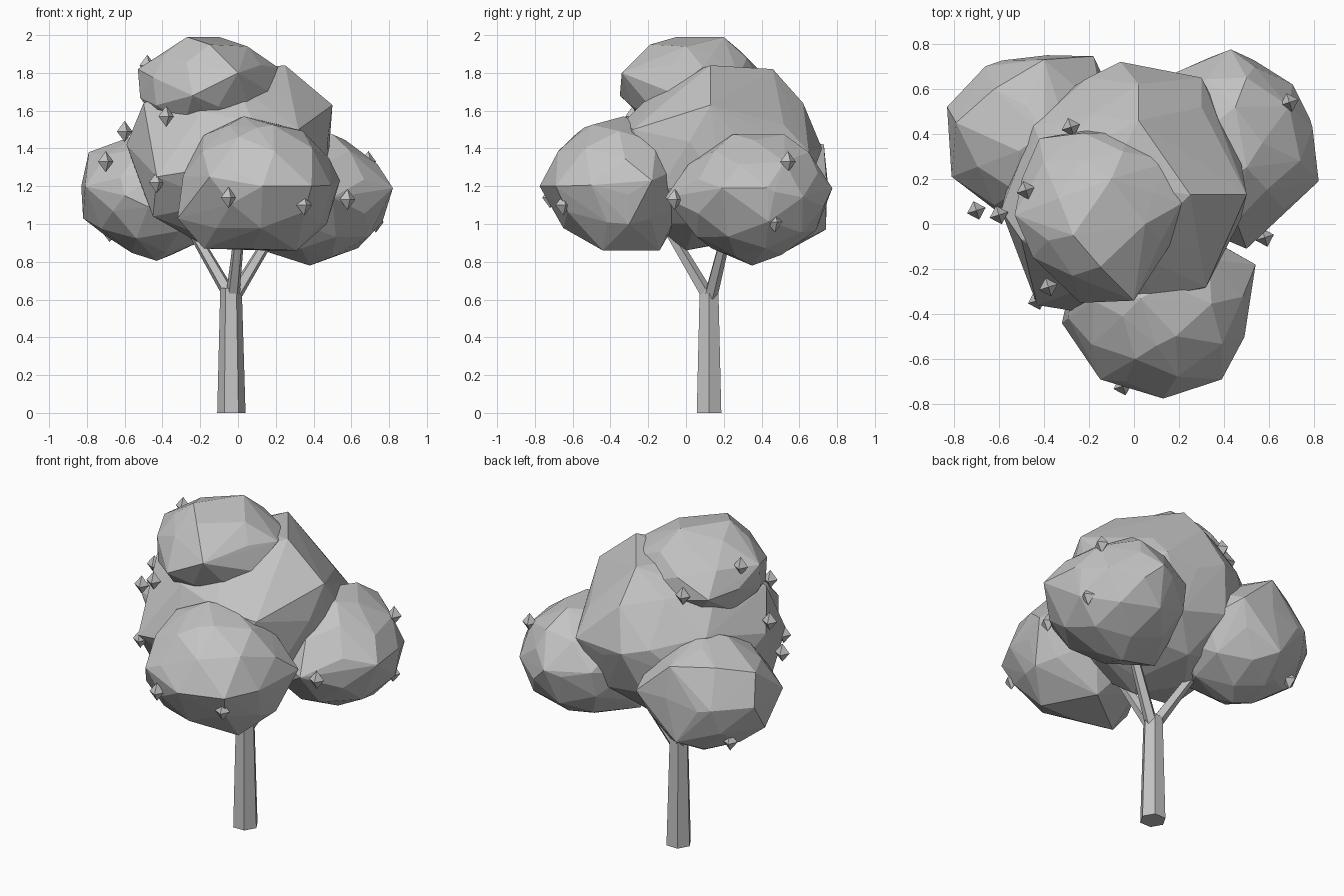
import bpy
import bmesh
from math import radians
from mathutils import Vector, Matrix, Euler

cube = bpy.data.objects.get("Cube")
if cube:
    bpy.data.objects.remove(cube, do_unlink=True)

grey = bpy.data.materials.new("soft_grey")
grey.use_nodes = True
colour = (0.55, 0.55, 0.55, 1)
grey.diffuse_color = colour
grey.node_tree.nodes["Principled BSDF"].inputs["Base Color"].default_value = colour


def finish(name, bm):
    """Turn a bmesh into a named flat-shaded object."""
    bmesh.ops.recalc_face_normals(bm, faces=bm.faces)
    mesh = bpy.data.meshes.new(name)
    bm.to_mesh(mesh)
    bm.free()
    mesh.materials.append(grey)
    obj = bpy.data.objects.new(name, mesh)
    bpy.context.collection.objects.link(obj)
    return obj


def limb(name, start, end, radius_start, radius_end, sides, roll=0):
    """Tapered faceted stick between two points."""
    a, b = Vector(start), Vector(end)
    bm = bmesh.new()
    bmesh.ops.create_cone(bm, cap_ends=True, segments=sides, radius1=radius_start,
                          radius2=radius_end, depth=(b - a).length)
    turn = Vector((0, 0, 1)).rotation_difference(b - a).to_matrix().to_4x4()
    place = Matrix.Translation((a + b) / 2) @ turn @ Matrix.Rotation(radians(roll), 4, 'Z')
    bmesh.ops.transform(bm, matrix=place, verts=bm.verts)
    return finish(name, bm)


def clump(name, centre, size, turn, corners):
    """Faceted ball of leaves, stretched outward to a few jutting corners."""
    ball = bmesh.new()
    bmesh.ops.create_icosphere(ball, subdivisions=2, radius=1)
    shape = Matrix.Diagonal(size) @ Euler(turn).to_matrix()
    points = [Vector(centre) + shape @ v.co for v in ball.verts]
    ball.free()
    bm = bmesh.new()
    for point in points + [Vector(c) for c in corners]:
        bm.verts.new(point)
    bmesh.ops.convex_hull(bm, input=bm.verts)
    bmesh.ops.delete(bm, geom=[v for v in bm.verts if not v.link_faces], context='VERTS')
    return finish(name, bm)


def fruit(name, centre):
    """Small eight-sided diamond."""
    bm = bmesh.new()
    bmesh.ops.create_uvsphere(bm, u_segments=4, v_segments=2, radius=1)
    bmesh.ops.scale(bm, vec=(0.043, 0.043, 0.056), verts=bm.verts)
    bmesh.ops.rotate(bm, matrix=Matrix.Rotation(0.3, 3, 'Z'), verts=bm.verts)
    bmesh.ops.translate(bm, vec=centre, verts=bm.verts)
    return finish(name, bm)


# Trunk and three branches
limb("trunk", (-0.035, 0.122, 0), (-0.037, 0.122, 0.66), 0.075, 0.057, 6, roll=30)
fork = (-0.03, 0.125, 0.6)
for name, tip in (("left_branch", (0.2, 0.22, 0.98)),
                  ("right_branch", (-0.25, 0.22, 0.98)),
                  ("front_branch", (0.01, -0.1, 0.98))):
    limb(name, fork, tip, 0.038, 0.028, 5)

# Foliage
clump("main_foliage", (-0.03, 0.15, 1.345), (0.53, 0.54, 0.47), (0.2, 0.3, 0.4),
      [(0.25, 0.13, 1.84), (0.02, 0.46, 1.82), (0.5, 0.13, 1.63), (0.02, 0.62, 1.64),
       (0.3, 0.65, 1.38), (-0.06, 0.72, 1.4), (0.32, -0.28, 1.5), (-0.12, -0.41, 1.3),
       (-0.43, -0.36, 1.25), (-0.5, -0.07, 1.64), (-0.59, 0.06, 1.42),
       (-0.45, -0.2, 1.04), (0, 0, 0.86)])
clump("top_foliage", (-0.165, 0.06, 1.71), (0.36, 0.37, 0.27), (0.5, 0.1, 0.9),
      [(-0.53, 0.04, 1.82), (-0.27, -0.05, 1.99), (-0.1, 0.2, 1.99), (0.05, 0, 1.94),
       (-0.15, -0.19, 1.95), (0.21, 0.09, 1.83), (0.17, 0.28, 1.78), (0, -0.34, 1.8),
       (-0.24, -0.35, 1.68), (-0.42, 0.38, 1.7)])
clump("front_foliage", (0.11, -0.36, 1.205), (0.41, 0.38, 0.35), (0.1, 0.6, 0.2),
      [(0.13, -0.775, 1.2), (-0.15, -0.69, 1.25), (0.39, -0.69, 1.2), (0.03, -0.33, 1.57),
       (0.1, -0.54, 1.51), (0.37, -0.34, 1.45), (-0.18, -0.34, 1.47),
       (0.54, -0.18, 1.23), (0.47, -0.3, 1), (0.31, -0.44, 0.86), (0.15, -0.14, 0.86),
       (-0.18, -0.4, 0.87), (-0.32, -0.44, 1.03)])
clump("left_foliage", (0.42, 0.35, 1.14), (0.385, 0.4, 0.33), (0.7, 0.2, 0.5),
      [(0.82, 0.19, 1.19), (0.78, 0.47, 1.17), (0.43, 0.775, 1.19), (0.18, 0.67, 1.2),
       (0.5, -0.11, 1.14), (0.5, 0.25, 1.475), (0.45, 0.52, 1.475), (0.5, 0.65, 1.38),
       (0.38, 0.35, 0.78), (0.1, 0.3, 0.87)])
clump("right_foliage", (-0.43, 0.39, 1.16), (0.38, 0.37, 0.335), (0.3, 0.8, 0.1),
      [(-0.79, 0.45, 1.38), (-0.83, 0.52, 1.2), (-0.81, 0.21, 1.2), (-0.82, 0.4, 1.03),
       (-0.66, 0.7, 1.2), (-0.62, 0.6, 1.42), (-0.18, 0.745, 1.22), (-0.4, 0.73, 1.42),
       (-0.45, 0.74, 0.97), (-0.5, 0.54, 0.86), (-0.43, 0.35, 0.805),
       (-0.6, 0.05, 1.15), (-0.4, 0.4, 1.51)])

# Fruits scattered over the foliage
spots = [(-0.48, 0.15, 1.84), (-0.28, 0.43, 1.71), (-0.6, 0.04, 1.49),
         (-0.7, 0.06, 1.33), (-0.38, -0.28, 1.57), (-0.43, -0.34, 1.22),
         (-0.05, -0.72, 1.14), (0.35, -0.65, 1.1), (0.58, -0.06, 1.13),
         (0.73, 0.47, 1.01), (0.69, 0.54, 1.33), (-0.68, 0.54, 0.96)]
for i, spot in enumerate(spots):
    fruit(f"fruit_{i + 1}", spot)
